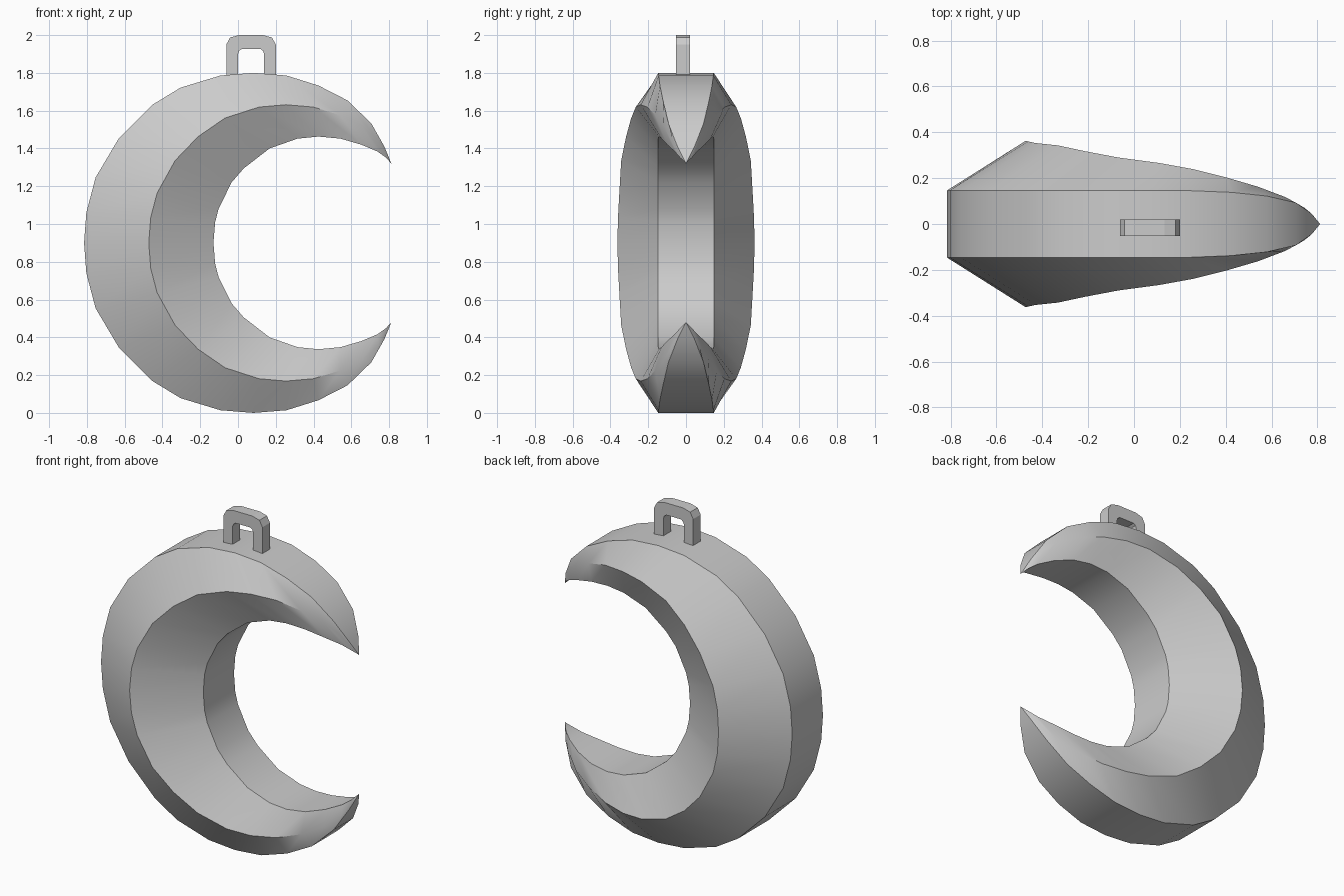
import bpy, bmesh

if "Cube" in bpy.data.objects:
    bpy.data.objects.remove(bpy.data.objects["Cube"])

MID_Z = 0.9

# Upper half stations: outer x,z / inner x,z / half-depth outer, ridge, inner
stations = [
    (-.815, .90, -.13, .90, .147, .363, .147),
    (-.803, 1.06, -.121, 1.01, .147, .36, .147),
    (-.754, 1.246, -.103, 1.08, .147, .353, .147),
    (-.632, 1.452, -.034, 1.22, .147, .343, .147),
    (-.452, 1.632, .03, 1.294, .147, .317, .147),
    (-.304, 1.722, .167, 1.40, .147, .29, .147),
    (-.093, 1.786, .315, 1.452, .147, .266, .147),
    (.082, 1.80, .426, 1.463, .147, .24, .143),
    (.257, 1.786, .542, 1.452, .145, .204, .13),
    (.426, 1.733, .653, 1.42, .138, .163, .10),
    (.58, 1.654, .738, 1.384, .122, .118, .06),
    (.706, 1.532, .783, 1.352, .093, .07, .032),
    (.775, 1.41, .80, 1.333, .045, .03, .012),
]
TIP = (.812, 1.32)


def make_object(name, bm):
    bmesh.ops.recalc_face_normals(bm, faces=bm.faces)
    mesh = bpy.data.meshes.new(name)
    bm.to_mesh(mesh)
    bm.free()
    ob = bpy.data.objects.new(name, mesh)
    bpy.context.collection.objects.link(ob)
    return ob


def ring(bm, s, sign):
    ox, oz, ix, iz, yo, ym, yi = s
    oz, iz = MID_Z + sign * (oz - MID_Z), MID_Z + sign * (iz - MID_Z)
    mx, mz = (ox + ix) / 2, (oz + iz) / 2
    pts = [(ox, -yo, oz), (mx, -ym, mz), (ix, -yi, iz),
           (ix, yi, iz), (mx, ym, mz), (ox, yo, oz)]
    return [bm.verts.new(p) for p in pts]


# Crescent: hexagonal section lofted from the lower tip to the upper tip
bm = bmesh.new()
rings = [ring(bm, s, -1) for s in reversed(stations[1:])]
rings += [ring(bm, s, 1) for s in stations]
for a, b in zip(rings, rings[1:]):
    for i in range(6):
        j = (i + 1) % 6
        bm.faces.new((a[i], a[j], b[j], b[i]))
for r, sign in ((rings[0], -1), (rings[-1], 1)):
    tip = bm.verts.new((TIP[0], 0, MID_Z + sign * (TIP[1] - MID_Z)))
    for i in range(6):
        bm.faces.new((r[i], r[(i + 1) % 6], tip))
crescent = make_object("crescent", bm)
bpy.context.view_layer.objects.active = crescent
crescent.select_set(True)
bpy.ops.object.shade_smooth_by_angle(angle=0.52)
crescent.select_set(False)

# Hanging loop: arch profile given as outer/inner pairs, extruded in depth
arch = [((-.062, 1.79), (0, 1.79)), ((-.062, 1.95), (0, 1.90)),
        ((-.042, 1.987), (.006, 1.917)), ((.005, 2.0), (.02, 1.927)),
        ((.133, 2.0), (.118, 1.927)), ((.18, 1.987), (.132, 1.917)),
        ((.20, 1.95), (.138, 1.90)), ((.20, 1.79), (.138, 1.79))]
Y0, Y1 = -.052, .02
bm = bmesh.new()
sections = []
for (ox, oz), (ix, iz) in arch:
    sections.append([bm.verts.new(p) for p in
                     ((ox, Y0, oz), (ix, Y0, iz), (ix, Y1, iz), (ox, Y1, oz))])
for a, b in zip(sections, sections[1:]):
    for i in range(4):
        j = (i + 1) % 4
        bm.faces.new((a[i], a[j], b[j], b[i]))
bm.faces.new(sections[0])
bm.faces.new(sections[-1])
make_object("hanging_loop", bm)
